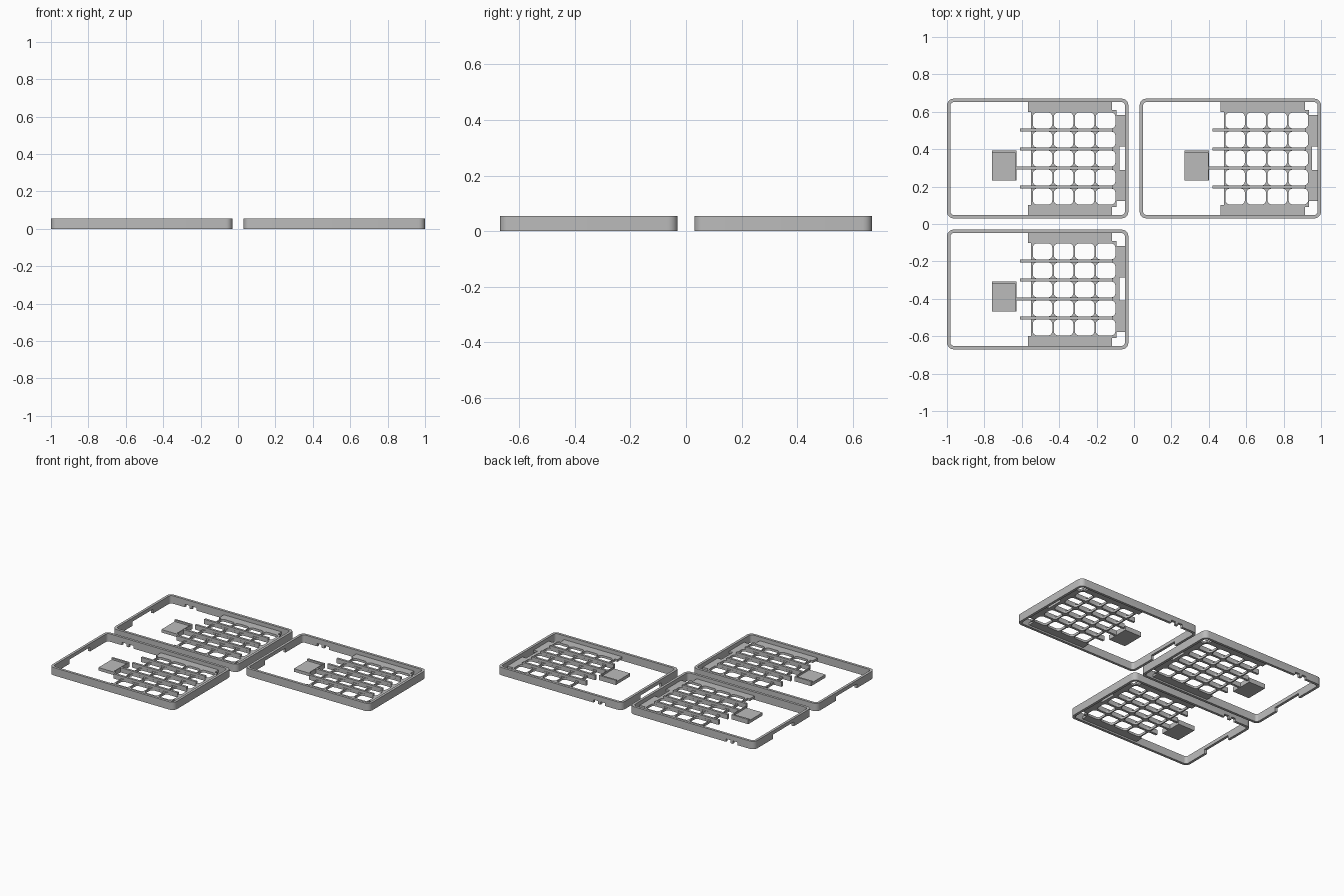
import bpy, bmesh, math

if "Cube" in bpy.data.objects:
    bpy.data.objects.remove(bpy.data.objects["Cube"])

grey = bpy.data.materials.new("mid grey")
grey.diffuse_color = (0.5, 0.5, 0.5, 1)
grey.use_nodes = True
grey.node_tree.nodes["Principled BSDF"].inputs["Base Color"].default_value = grey.diffuse_color

W, D, H = 0.97, 0.64, 0.055      # one case: width, depth, height
Z0, Z1 = 0.012, 0.028            # key plate bottom and top
RIB_TOP = 0.045
ORIGINS = [(-1, 0.03), (0.03, 0.03), (-1, -0.67)]


def rect(x0, y0, x1, y1, r=0, n=5):
    """Rectangle outline with optional rounded corners."""
    if not r:
        return [(x0, y0), (x1, y0), (x1, y1), (x0, y1)]
    pts = []
    for k, (cx, cy) in enumerate([(x1 - r, y1 - r), (x0 + r, y1 - r), (x0 + r, y0 + r), (x1 - r, y0 + r)]):
        for i in range(n + 1):
            a = math.pi / 2 * (k + i / n)
            pts.append((cx + r * math.cos(a), cy + r * math.sin(a)))
    return pts


def prism(name, loops, z0, z1):
    """Extrude an outline, further loops being holes."""
    bm = bmesh.new()
    for pts in loops:
        vs = [bm.verts.new((x, y, z0)) for x, y in pts]
        for i, v in enumerate(vs):
            bm.edges.new((v, vs[(i + 1) % len(vs)]))
    bmesh.ops.triangle_fill(bm, edges=bm.edges[:], use_beauty=True)
    top = bmesh.ops.extrude_face_region(bm, geom=bm.faces[:])["geom"]
    bmesh.ops.translate(bm, vec=(0, 0, z1 - z0), verts=[g for g in top if isinstance(g, bmesh.types.BMVert)])
    bmesh.ops.recalc_face_normals(bm, faces=bm.faces[:])
    me = bpy.data.meshes.new(name)
    bm.to_mesh(me)
    bm.free()
    me.materials.append(grey)
    ob = bpy.data.objects.new(name, me)
    bpy.context.collection.objects.link(ob)
    return ob


def cut(ob, box, z0, z1):
    """Subtract a box from an object."""
    cutter = prism("cutter", [rect(*box)], z0, z1)
    cutter.hide_render = True
    mod = ob.modifiers.new("cut", "BOOLEAN")
    mod.operation, mod.solver, mod.object = "DIFFERENCE", "EXACT", cutter
    bpy.context.view_layer.objects.active = ob
    bpy.ops.object.modifier_apply(modifier=mod.name)
    bpy.data.objects.remove(cutter)


# Rounded outer frame with cable openings in its lower edge
frame = prism("frame", [rect(0, 0, W, D, 0.035), rect(0.018, 0.018, W - 0.018, D - 0.018, 0.02)], 0, H)
cut(frame, (-0.05, 0.2, 0.05, 0.43), -0.01, 0.03)
for x in (0.13, 0.185):
    cut(frame, (x, D - 0.05, x + 0.035, D + 0.05), -0.01, 0.02)
parts = [frame]

# Key plate with rounded key openings
cells = [rect(0.459 + 0.1125 * i, y - 0.0425, 0.563 + 0.1125 * i, y + 0.0425, 0.022, 4)
         for i in range(4) for y in (0.32 + 0.1016 * j for j in range(-2, 3))]
parts.append(prism("key_plate", [rect(0.45, 0.06, 0.906, 0.58)] + cells, Z0, Z1))

# Raised ribs between key rows, one reaching the tray
for k, j in enumerate((-1.5, -0.5, 0.5, 1.5)):
    y = 0.32 + 0.1016 * j
    parts.append(prism(f"rib_{k + 1}", [rect(0.37 if k == 1 else 0.39, y - 0.008, 0.887, y + 0.008)], Z0, RIB_TOP))

# Mounting strips along the long sides and the notched strip at the end
parts.append(prism("front_strip", [rect(0.433, 0.012, 0.883, 0.071)], Z0, Z1))
parts.append(prism("back_strip", [rect(0.433, 0.569, 0.883, D - 0.012)], Z0, Z1))
parts.append(prism("end_strip", [[(0.904, 0.093), (0.958, 0.093), (0.958, 0.26), (0.923, 0.26), (0.923, 0.385),
                                  (0.958, 0.385), (0.958, 0.553), (0.904, 0.553)]], Z0, Z1))

# Tray with a lip on its back and inner sides
parts.append(prism("tray", [rect(0.241, 0.203, 0.372, 0.363)], Z0, 0.033))
parts.append(prism("tray_lip", [[(0.372, 0.203), (0.372, 0.363), (0.241, 0.363), (0.241, 0.35),
                                 (0.366, 0.35), (0.366, 0.203)]], 0.033, RIB_TOP))

# Smooth the rounded corners
bpy.ops.object.select_all(action="DESELECT")
for ob in parts:
    ob.select_set(True)
bpy.context.view_layer.objects.active = frame
bpy.ops.object.shade_smooth_by_angle(angle=math.radians(30))

# Repeat the case at three places
for n, (x, y) in enumerate(ORIGINS):
    for ob in parts:
        item = ob if n == 0 else ob.copy()
        if n:
            item.name = f"{ob.name}_case_{n + 1}"
            bpy.context.collection.objects.link(item)
for ob in bpy.context.collection.objects:
    n = int(ob.name[-1]) - 1 if "_case_" in ob.name else 0
    ob.location = (*ORIGINS[n], 0)
